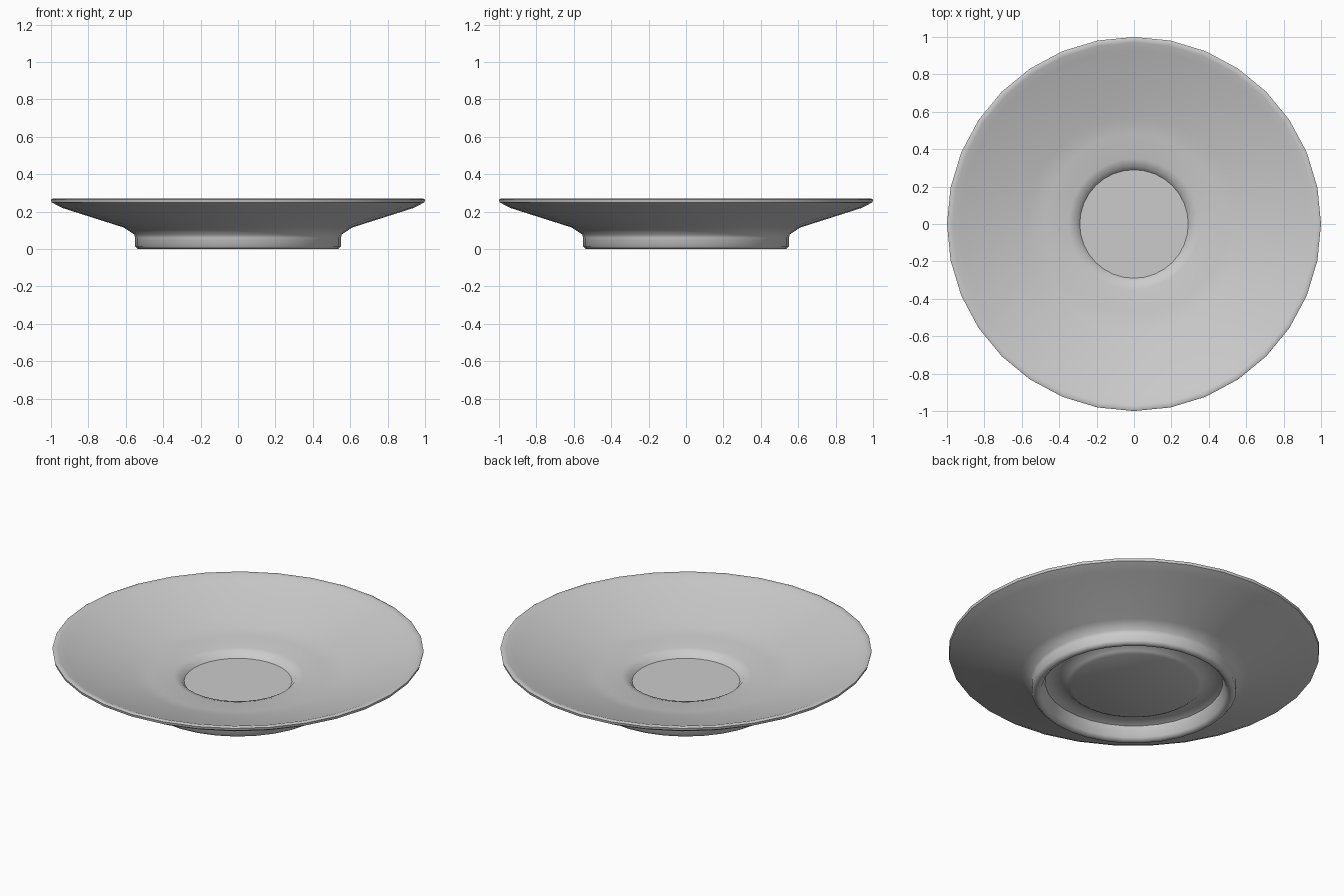
import bpy
import bmesh
import math

cube = bpy.data.objects.get("Cube")
if cube:
    bpy.data.objects.remove(cube, do_unlink=True)

SIDES = 32

# Glazed ceramic
ceramic = bpy.data.materials.new("grey ceramic")
ceramic.use_nodes = True
colour = (0.6, 0.6, 0.6, 1)
ceramic.diffuse_color = colour
ceramic.node_tree.nodes["Principled BSDF"].inputs["Base Color"].default_value = colour

# Cross-section (radius, height): cup well, dish, lip, outer slope, foot ring, underside
profile = [
    (0.29, 0.08), (0.31, 0.105), (0.35, 0.118), (0.48, 0.122), (0.57, 0.14),
    (0.93, 0.25), (0.97, 0.266), (0.99, 0.27), (1.0, 0.265), (0.997, 0.25),
    (0.94, 0.22), (0.61, 0.115), (0.555, 0.078), (0.55, 0.06), (0.55, 0.015),
    (0.535, 0.0), (0.515, 0.0), (0.50, 0.015), (0.48, 0.075), (0.45, 0.088),
    (0.39, 0.085), (0.36, 0.06), (0.34, 0.05),
]


def ring(bm, radius, height):
    step = math.tau / SIDES
    return [bm.verts.new((radius * math.cos(i * step), radius * math.sin(i * step), height))
            for i in range(SIDES)]


# Saucer body: rings bridged along the profile, closed by two flat discs
bm = bmesh.new()
rings = [ring(bm, r, z) for r, z in profile]
for a, b in zip(rings, rings[1:]):
    for i in range(SIDES):
        j = (i + 1) % SIDES
        bm.faces.new((a[i], b[i], b[j], a[j]))
bm.faces.new(rings[0])
bm.faces.new(rings[-1])
bmesh.ops.recalc_face_normals(bm, faces=bm.faces)

mesh = bpy.data.meshes.new("saucer")
bm.to_mesh(mesh)
bm.free()
mesh.materials.append(ceramic)
saucer = bpy.data.objects.new("saucer", mesh)
bpy.context.collection.objects.link(saucer)

# Smooth glaze with a crisp edge around the cup well
bpy.ops.object.select_all(action="DESELECT")
saucer.select_set(True)
bpy.context.view_layer.objects.active = saucer
bpy.ops.object.shade_smooth_by_angle(angle=math.radians(48))
